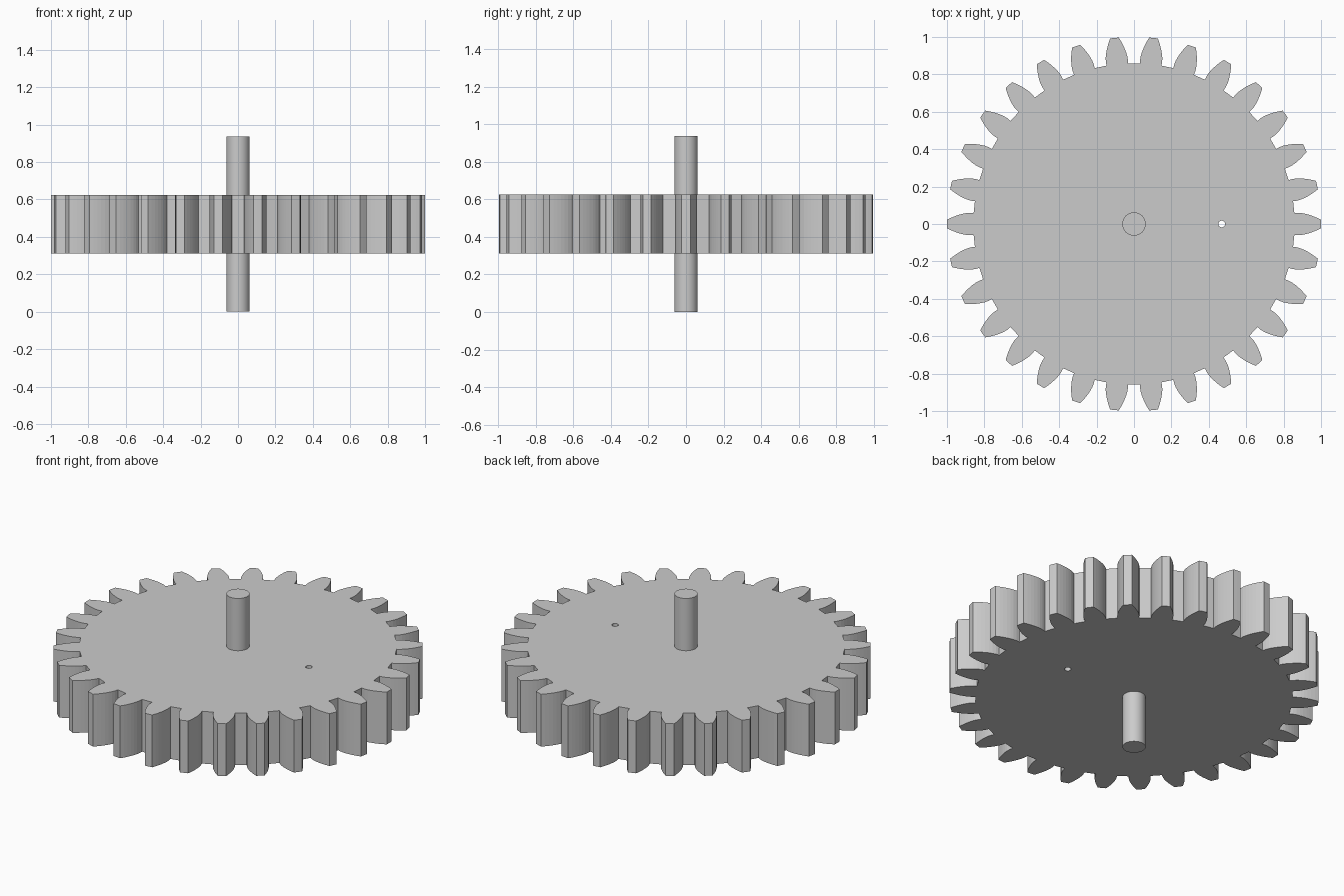
import bpy, bmesh
from math import pi, cos, sin, tan, acos, radians

if "Cube" in bpy.data.objects:
    bpy.data.objects.remove(bpy.data.objects["Cube"])

TEETH = 30
MODULE = 1 / 16
PITCH_R = TEETH * MODULE / 2
OUTER_R = 1.0
ROOT_R = PITCH_R - 1.25 * MODULE
BASE_R = PITCH_R * cos(radians(20))
Z0, Z1 = 0.3125, 0.625


def involute(r):
    a = acos(min(1, BASE_R / r))
    return tan(a) - a


def half_angle(r):
    """Half the angular width of a tooth at radius r."""
    return pi / (2 * TEETH) + involute(PITCH_R) - involute(max(r, BASE_R))


def cylinder(name, radius, z0, z1, x=0, sides=64):
    bpy.ops.mesh.primitive_cylinder_add(vertices=sides, radius=radius, depth=z1 - z0,
                                        location=(x, 0, (z0 + z1) / 2))
    obj = bpy.context.object
    obj.name = name
    return obj


# Gear wheel: involute tooth outline repeated around the rim, then extruded
STEPS = 6
radii = [ROOT_R] + [BASE_R + (OUTER_R - BASE_R) * i / STEPS for i in range(STEPS + 1)]
tooth = [(r, -half_angle(r)) for r in radii] + [(OUTER_R, 0)]
tooth += [(r, half_angle(r)) for r in reversed(radii)]

bm = bmesh.new()
ring = []
for k in range(TEETH):
    for r, a in tooth:
        t = a + 2 * pi * k / TEETH
        ring.append(bm.verts.new((r * cos(t), r * sin(t), Z0)))
base = bm.faces.new(ring)
ext = bmesh.ops.extrude_face_region(bm, geom=[base], use_keep_orig=True)
top = [v for v in ext["geom"] if isinstance(v, bmesh.types.BMVert)]
bmesh.ops.translate(bm, verts=top, vec=(0, 0, Z1 - Z0))
bmesh.ops.recalc_face_normals(bm, faces=bm.faces)
mesh = bpy.data.meshes.new("gear_wheel")
bm.to_mesh(mesh)
bm.free()
gear = bpy.data.objects.new("gear_wheel", mesh)
bpy.context.collection.objects.link(gear)

# Small through hole in the wheel
cutter = cylinder("hole_cutter", 0.018, Z0 - 0.1, Z1 + 0.1, x=0.469, sides=32)
cutter.hide_render = True
cutter.hide_viewport = False
cutter.display_type = 'WIRE'
mod = gear.modifiers.new("hole", 'BOOLEAN')
mod.operation = 'DIFFERENCE'
mod.solver = 'EXACT'
mod.object = cutter
bpy.ops.object.select_all(action='DESELECT')
gear.select_set(True)
bpy.context.view_layer.objects.active = gear
bpy.ops.object.modifier_apply(modifier=mod.name)
bpy.data.objects.remove(cutter)

# Axle through the centre
axle = cylinder("axle", 0.0625, 0, 0.9375)
bpy.ops.object.shade_smooth_by_angle(angle=radians(30))
